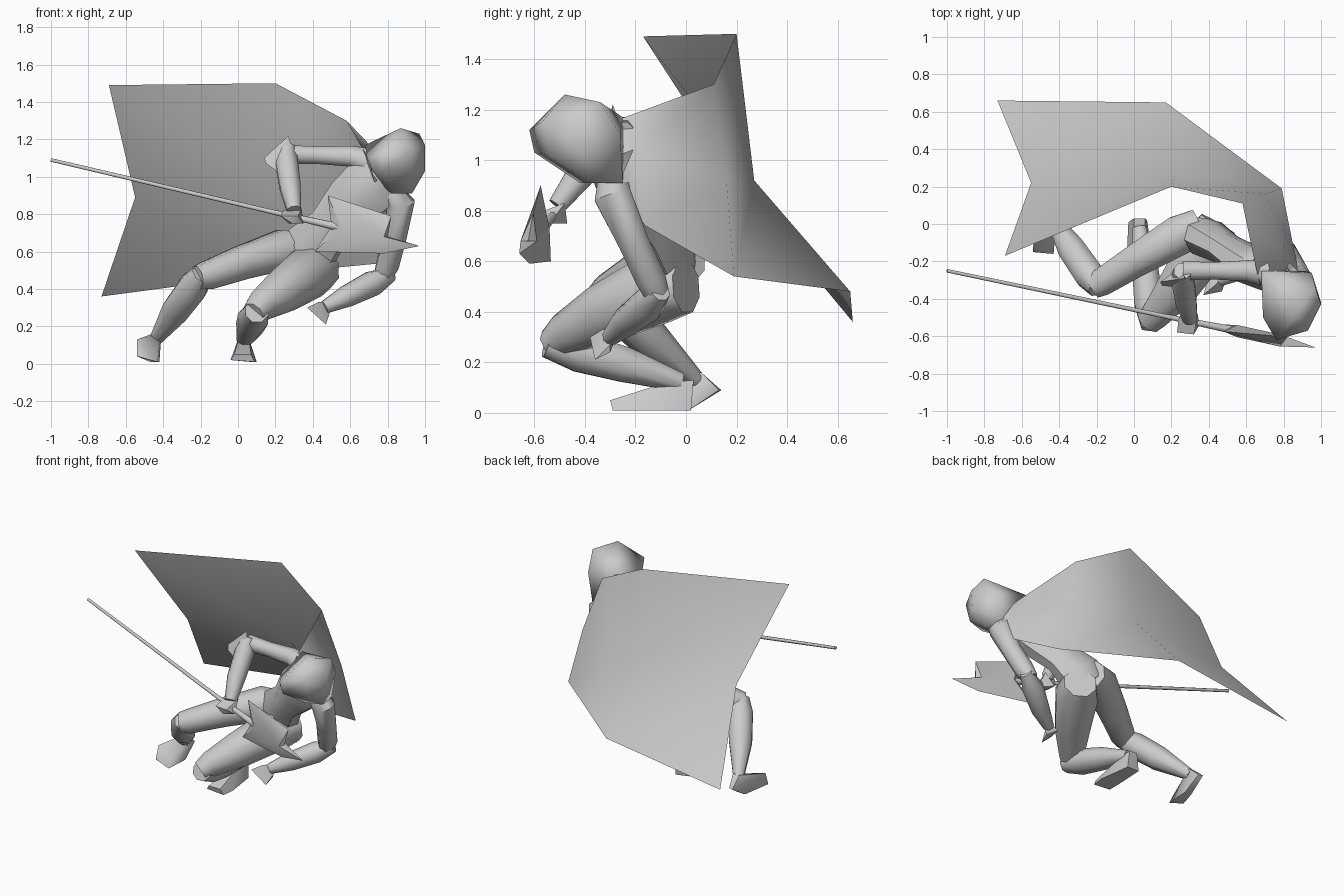
import bpy, bmesh, math
from mathutils import Vector


def finish(name, bm, angle=50):
    bmesh.ops.recalc_face_normals(bm, faces=bm.faces)
    me = bpy.data.meshes.new(name)
    bm.to_mesh(me)
    bm.free()
    ob = bpy.data.objects.new(name, me)
    bpy.context.collection.objects.link(ob)
    bpy.ops.object.select_all(action='DESELECT')
    ob.select_set(True)
    bpy.context.view_layer.objects.active = ob
    bpy.ops.object.shade_smooth_by_angle(angle=math.radians(angle))
    return ob


def limb(name, stations, sides=8, side_axis=(0, 0, 1)):
    """Loft through (x, y, z, half width[, half depth]) stations."""
    bm = bmesh.new()
    pts = [Vector(s[:3]) for s in stations]
    rings = []
    for i, s in enumerate(stations):
        a, b = pts[max(i - 1, 0)], pts[min(i + 1, len(pts) - 1)]
        d = (b - a).normalized()
        u = Vector(side_axis)
        u = (u - d * u.dot(d)).normalized()
        v = d.cross(u)
        w, h = s[3], s[-1]
        rings.append([bm.verts.new(pts[i] + u * w * math.cos(t) + v * h * math.sin(t))
                      for t in (2 * math.pi * (k + .5) / sides for k in range(sides))])
    for r, q in zip(rings, rings[1:]):
        for k in range(sides):
            n = (k + 1) % sides
            bm.faces.new((r[k], r[n], q[n], q[k]))
    bm.faces.new(rings[0])
    bm.faces.new(rings[-1])
    return finish(name, bm)


def hull(name, pts, angle=50):
    bm = bmesh.new()
    for p in pts:
        bm.verts.new(p)
    bmesh.ops.convex_hull(bm, input=bm.verts)
    return finish(name, bm, angle)


# Hooded head
hull("head", [(.87, -.48, 1.26), (.97, -.34, 1.23), (.80, -.35, 1.22), (.69, -.50, 1.10),
              (.76, -.62, 1.12), (.93, -.57, 1.15), (1, -.43, 1.17), (1, -.42, 1.03),
              (.95, -.26, 1.10), (.68, -.25, 1.17), (.74, -.26, .98), (.93, -.38, .91),
              (.82, -.42, .91), (.91, -.25, .91), (.77, -.60, 1.03), (.92, -.54, 1.02)], 70)

# Torso leaning forward, wide along the shoulder line
limb("torso", [(.33, -.05, .55, .13, .09), (.39, -.075, .62, .16, .11), (.49, -.135, .73, .125, .09),
               (.62, -.22, .87, .16, .11), (.73, -.275, .97, .17, .095), (.81, -.34, 1.04, .07, .06)],
     side_axis=(-.24, .06, .27))

# Legs
limb("front_leg", [(.45, .0, .50, .11), (.38, -.12, .49, .145), (.24, -.33, .39, .12),
                   (.12, -.48, .31, .085), (.08, -.53, .27, .065)])
limb("front_shin", [(.10, -.55, .28, .065), (.08, -.42, .24, .085), (.06, -.24, .19, .075),
                    (.03, -.02, .12, .04)])
limb("rear_leg", [(.35, -.01, .60, .10), (.24, -.06, .61, .115), (.02, -.19, .54, .095),
                  (-.17, -.31, .47, .08), (-.22, -.34, .46, .065)])
limb("rear_shin", [(-.19, -.34, .48, .06), (-.24, -.27, .41, .085), (-.33, -.14, .29, .08),
                   (-.44, .04, .13, .036)])
hull("front_foot", [(-.03, .01, .02), (.07, .02, .01), (.0, .03, .13), (.06, .03, .13),
                    (.0, -.08, .12), (.06, -.08, .12), (-.04, -.29, .02), (.09, -.29, .01),
                    (-.02, -.3, .05), (.07, -.3, .05), (-.04, -.2, .02), (.10, -.2, .01)])
hull("rear_foot", [(-.46, .14, .09), (-.43, .13, .09), (-.46, .06, .16), (-.41, .06, .16),
                   (-.47, .01, .01), (-.42, .01, .01), (-.54, -.15, .04), (-.54, -.12, .13),
                   (-.43, -.16, .01), (-.44, -.13, .06)])

# Arms
limb("trailing_upper_arm", [(.81, -.29, .93, .06), (.87, -.29, .86, .08), (.84, -.21, .68, .065),
                            (.80, -.14, .53, .065), (.77, -.11, .46, .05)], side_axis=(1, 0, 0))
limb("trailing_forearm", [(.82, -.10, .48, .04), (.72, -.15, .43, .07), (.58, -.24, .36, .06),
                          (.46, -.30, .30, .035)])
hull("trailing_hand", [(.47, -.29, .33), (.49, -.30, .27), (.43, -.33, .33), (.37, -.38, .30),
                       (.40, -.28, .29), (.47, -.36, .21), (.48, -.30, .24), (.42, -.36, .26)])
limb("spear_upper_arm", [(.70, -.26, 1.08, .08), (.60, -.25, 1.11, .06), (.42, -.25, 1.115, .05),
                         (.26, -.25, 1.12, .055)])
limb("spear_forearm", [(.26, -.25, 1.16, .05), (.26, -.29, 1.08, .065), (.28, -.42, .94, .06),
                       (.30, -.51, .82, .04)], side_axis=(1, 0, 0))
hull("spear_hand", [(.24, -.50, .82), (.34, -.48, .83), (.23, -.58, .79), (.32, -.59, .79),
                    (.27, -.47, .75), (.35, -.54, .75), (.29, -.58, .75)])
hull("elbow_guard", [(.27, -.29, 1.22), (.14, -.31, 1.10), (.15, -.33, 1.07), (.25, -.23, 1.06),
                     (.29, -.30, 1.13), (.25, -.34, 1.00)])

# Spear shaft
limb("spear_shaft", [(-1, -.25, 1.09, .01), (.15, -.49, .82, .013), (.52, -.565, .735, .022),
                     (.80, -.625, .67, .012)])

# Winged spear head: outline with a raised ridge on both faces
bm = bmesh.new()
outline = [(.48, -.575, .90), (.82, -.605, .79), (.80, -.625, .68), (.97, -.66, .63),
           (.78, -.62, .59), (.41, -.535, .60), (.50, -.56, .735)]
rim = [bm.verts.new(p) for p in outline]
for off in (-.035, .03):
    back = bm.verts.new((.55, -.57 + off, .73))
    front = bm.verts.new((.78, -.62 + off, .68))
    for k in range(7):
        bm.faces.new((rim[k], rim[(k + 1) % 7], front if k < 5 else back))
    bm.faces.new((rim[0], front, back))
    bm.faces.new((rim[5], back, front))
finish("spear_head", bm, 25)

# Wind-blown cape: rows from top edge to bottom edge, columns from free end to neck
bm = bmesh.new()
rows = [[(-.69, -.17, 1.49), (.20, .20, 1.50), (.58, .11, 1.30), (.66, -.27, 1.16), (.70, -.42, 1.10)],
        [(-.55, .22, .89), (.22, .27, .92), (.70, .16, .92), (.83, -.21, 1.04), (.73, -.40, .97)],
        [(-.73, .66, .36), (.17, .65, .48), (.79, .19, .54), (.86, -.16, .74), (.91, -.28, .88)]]
grid = [[bm.verts.new(p) for p in row] for row in rows]
for i in range(2):
    for k in range(3 if i else 4):
        bm.faces.new((grid[i][k], grid[i][k + 1], grid[i + 1][k + 1], grid[i + 1][k]))
bm.faces.new((grid[1][3], grid[2][4], grid[2][3]))
bm.verts.ensure_lookup_table()
finish("cape", bm, 80)
